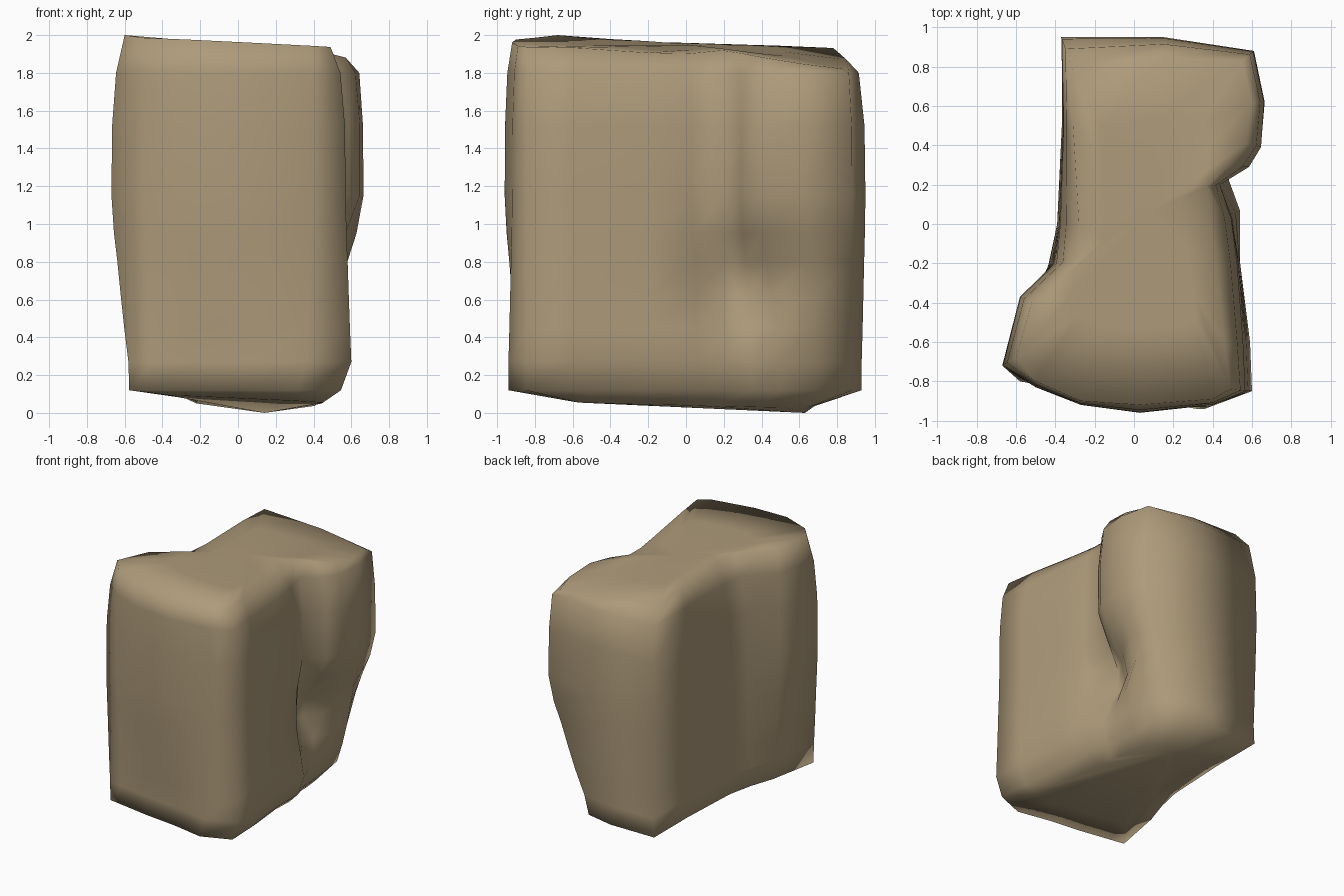
import bpy
import math
from mathutils import Vector

# Remove the default cube only
cube = bpy.data.objects.get("Cube")
if cube:
    bpy.data.objects.remove(cube, do_unlink=True)

# Sandy stone colour
stone = bpy.data.materials.new("sandy_stone")
stone.use_nodes = True
color = (0.42, 0.325, 0.195, 1.0)
stone.diffuse_color = color
stone.node_tree.nodes["Principled BSDF"].inputs["Base Color"].default_value = color


def outline(*points):
    return [Vector(p) for p in points]


# Plan outlines at the foot, the waist and the crown, starting at the back corner
# on the -x side, running along that side, the front, the +x side and the back
FOOT = outline((-.36, .93), (-.36, .5), (-.385, 0), (-.43, -.2), (-.5, -.4),
               (-.58, -.8), (-.45, -.82), (-.2, -.86), (.08, -.89), (.36, -.94),
               (.6, -.85), (.59, -.6), (.54, -.2), (.54, .07), (.49, .22),
               (.48, .35), (.47, .5), (.44, .7), (.29, .88), (.05, .93))
WAIST = outline((-.37, .95), (-.36, .5), (-.38, 0), (-.4, -.2), (-.58, -.37),
                (-.67, -.72), (-.5, -.83), (-.27, -.92), (.03, -.96), (.4, -.92),
                (.57, -.85), (.56, -.6), (.53, -.2), (.5, .03), (.44, .2),
                (.59, .29), (.65, .39), (.665, .62), (.61, .88), (.15, .95))
CROWN = outline((-.31, .78), (-.31, .5), (-.28, 0), (-.29, -.18), (-.52, -.4),
                (-.6, -.68), (-.5, -.8), (-.27, -.9), (.03, -.92), (.4, -.89),
                (.49, -.84), (.46, -.6), (.42, -.2), (.39, .02), (.37, .19),
                (.48, .29), (.57, .41), (.6, .62), (.55, .83), (.15, .85))


def blend(a, b, t):
    return [p.lerp(q, t) for p, q in zip(a, b)]


def shrink(points, center, factor):
    return [Vector(center).lerp(p, factor) for p in points]


def crown_height(p):
    """Tilted top, lower at the back on the +x side, with a dip beside the notch."""
    dip = .08 * max(0, p.x) * math.exp(-((p.y + .08) / .18) ** 2)
    return 1.945 - .05 * p.x - .02 * p.y - .12 * max(0, p.y - .2) * (.5 + p.x) - dip


def hollow(p, z):
    """Press the cave under the overhang into the +x side."""
    depth = 0
    if p.x > .3:
        reach = ((p.y - .31) / .19) ** 2 + ((z - .7) / .24) ** 2
        depth = .21 * math.exp(-reach)
    return (p.x - depth, p.y, z)


# Underside ring, then wall rings from the foot to the shoulder
rings = [[(p.x, p.y, .06 - .03 * p.y - .05 * p.x)
          for p in shrink(FOOT, (.1, .1), .7)]]
walls = [(.12, [Vector((.95 * p.x - .025, p.y)) for p in FOOT]), (.27, FOOT)]
walls += [(z, blend(FOOT, WAIST, t)) for z, t in
          ((.45, .25), (.62, .45), (.8, .65), (.95, .85), (1.15, 1))]
walls += [(z, blend(WAIST, CROWN, t)) for z, t in ((1.52, .05), (1.8, .35))]
for z, points in walls:
    rings.append([hollow(p, z) for p in points])

# Tilted crown rings
for factor, lift in ((1, 0), (.6, .005)):
    rings.append([(p.x, p.y, crown_height(p) + lift)
                  for p in shrink(CROWN, (.05, .05), factor)])

# Skin the rings and close both ends with fans
count = len(FOOT)
verts = [v for r in rings for v in r]
faces = []
last = (len(rings) - 1) * count
low_tip, high_tip = len(verts), len(verts) + 1
verts += [(.14, .63, 0), (.05, .05, 1.945)]
for i in range(count):
    j = (i + 1) % count
    for a in range(0, last, count):
        b = a + count
        faces.append((a + i, a + j, b + j, b + i))
    faces.append((low_tip, j, i))
    faces.append((high_tip, last + i, last + j))

mesh = bpy.data.meshes.new("boulder")
mesh.from_pydata(verts, [], faces)
mesh.materials.append(stone)
mesh.update()
boulder = bpy.data.objects.new("boulder", mesh)
bpy.context.collection.objects.link(boulder)

# Pointed chip on the crown's front corner
peak = min(range(count), key=lambda i: CROWN[i].x)
mesh.vertices[last - count + peak].co.z = 2.0

# Smooth weathered shading
for poly in mesh.polygons:
    poly.use_smooth = True
